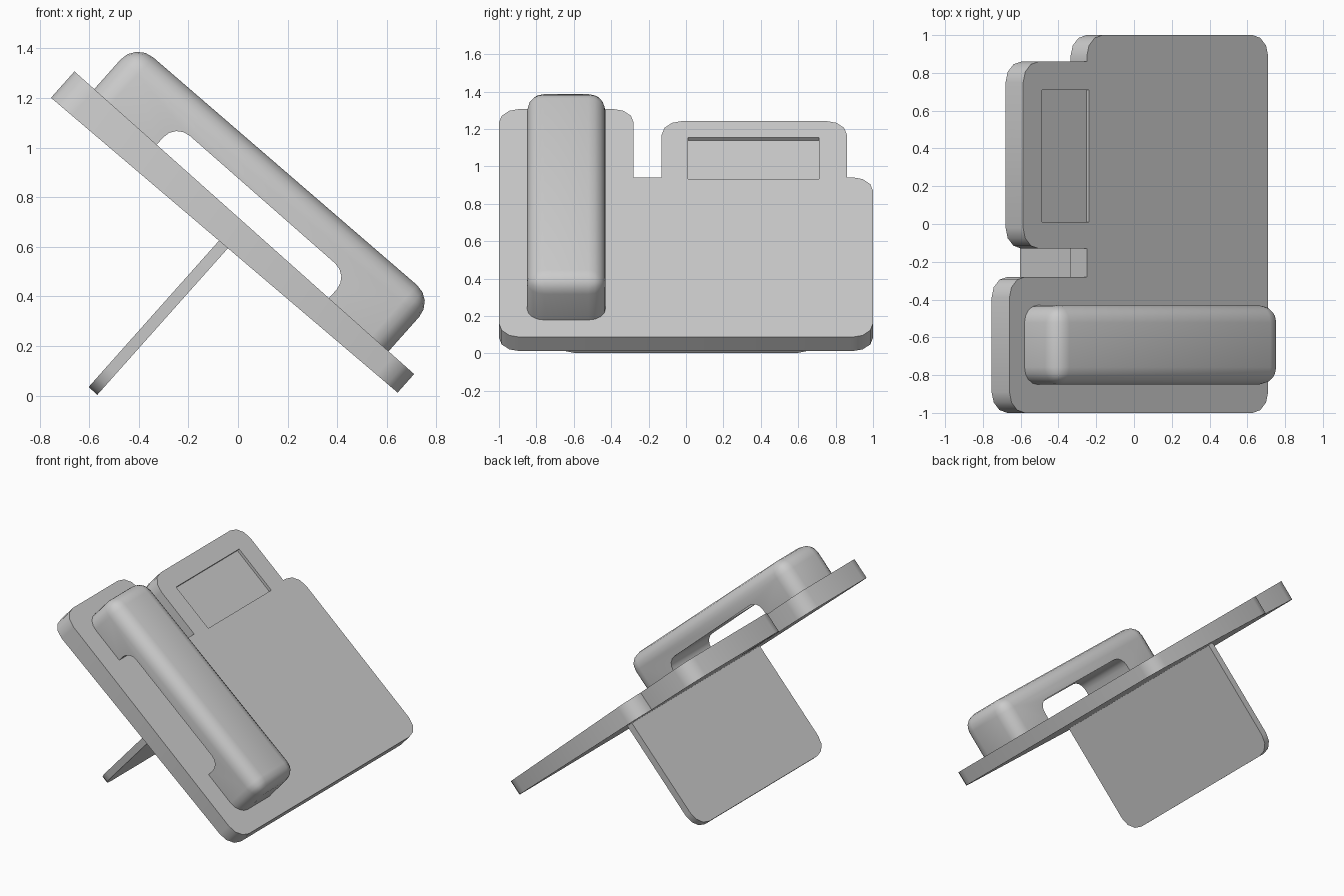
import bpy, bmesh, math
from mathutils import Matrix, Vector

if "Cube" in bpy.data.objects:
    bpy.data.objects.remove(bpy.data.objects["Cube"])

# Local frame on the sloping top face: x runs down the slope, z is its normal
FRAME = Matrix.Translation((0.71, 0, 0.087)) @ Matrix.Rotation(math.radians(41.7), 4, 'Y')


def rounded(corners, seg=3):
    """Outline from (a, b, radius) right-angled corners."""
    out = []
    for i, (a, b, r) in enumerate(corners):
        p = Vector((a, b))
        if r == 0:
            out.append(p)
            continue
        d0 = (Vector(corners[i - 1][:2]) - p).normalized()
        d1 = (Vector(corners[(i + 1) % len(corners)][:2]) - p).normalized()
        c = p + (d0 + d1) * r
        for k in range(seg + 1):
            t = math.pi / 2 * k / seg
            out.append(c - d1 * r * math.cos(t) - d0 * r * math.sin(t))
    return out


def prism(name, outline, place, lo, hi):
    """Extrude an outline from lo to hi; place(a, b, h) gives the local point."""
    bm = bmesh.new()
    rings = [[bm.verts.new(place(a, b, h)) for a, b in outline] for h in (lo, hi)]
    n = len(outline)
    for i in range(n):
        j = (i + 1) % n
        bm.faces.new((rings[0][i], rings[0][j], rings[1][j], rings[1][i]))
    bm.faces.new(rings[0][::-1])
    bm.faces.new(rings[1])
    return finish(name, bm)


def finish(name, bm):
    bmesh.ops.recalc_face_normals(bm, faces=bm.faces)
    mesh = bpy.data.meshes.new(name)
    bm.to_mesh(mesh)
    bm.free()
    ob = bpy.data.objects.new(name, mesh)
    bpy.context.collection.objects.link(ob)
    ob.matrix_world = FRAME
    return ob


def activate(ob):
    bpy.ops.object.select_all(action='DESELECT')
    ob.select_set(True)
    bpy.context.view_layer.objects.active = ob


def cut(ob, cutter):
    cutter.hide_render = True
    mod = ob.modifiers.new("cut", 'BOOLEAN')
    mod.object = cutter
    mod.operation = 'DIFFERENCE'
    mod.solver = 'EXACT'
    activate(ob)
    bpy.ops.object.modifier_apply(modifier=mod.name)
    bpy.data.objects.remove(cutter)


def smooth(ob, angle):
    activate(ob)
    bpy.ops.object.shade_smooth_by_angle(angle=math.radians(angle))


# Base plate with notched top edge, slightly thicker towards the top
plate = rounded([
    (0, -1, 0.11), (0, 1, 0.11), (-1.285, 1, 0.11), (-1.285, 0.86, 0),
    (-1.737, 0.86, 0.11), (-1.737, -0.13, 0.11), (-1.285, -0.13, 0),
    (-1.285, -0.28, 0), (-1.834, -0.28, 0.11), (-1.834, -1, 0.11)])
base = prism("base_plate", plate,
             lambda a, b, h: (a, b, h * (0.1 - 0.023 * a)), -1, 0)

# Shallow display recess
recess = prism("recess_cutter",
               [(-1.27, 0.01), (-1.27, 0.71), (-1.605, 0.71), (-1.605, 0.01)],
               lambda a, b, h: (a, b, h), -0.02, 0.1)
cut(base, recess)
smooth(base, 35)

# Handset: rounded block with a finger opening underneath
bm = bmesh.new()
bmesh.ops.create_cube(bm, size=1)
for v in bm.verts:
    top = v.co.z > 0
    low_end = v.co.x > 0
    v.co = (-0.138 if low_end else -1.727,
            -0.64 + 0.42 * v.co.y,
            (0.277 if low_end else 0.252) if top else -0.003)
edges = [e for e in bm.edges if any(v.co.z > 0 for v in e.verts)]
bmesh.ops.bevel(bm, geom=edges, offset=0.092, segments=4, profile=0.5,
                affect='EDGES', clamp_overlap=True)
handset = finish("handset", bm)
opening = prism("opening_cutter",
                rounded([(-0.46, -0.1, 0), (-0.46, 0.122, 0.075),
                         (-1.39, 0.115, 0.075), (-1.39, -0.1, 0)], 4),
                lambda a, b, h: (a, h, b), -1, -0.3)
cut(handset, opening)
smooth(handset, 40)

# Rear stand leaf, square to the plate
stand = prism("rear_stand",
              rounded([(-0.71, -0.11, 0), (0.71, -0.11, 0),
                       (0.71, -0.912, 0.11), (-0.71, -0.912, 0.11)]),
              lambda a, b, h: (h, a, b), -0.945, -0.898)
smooth(stand, 35)
